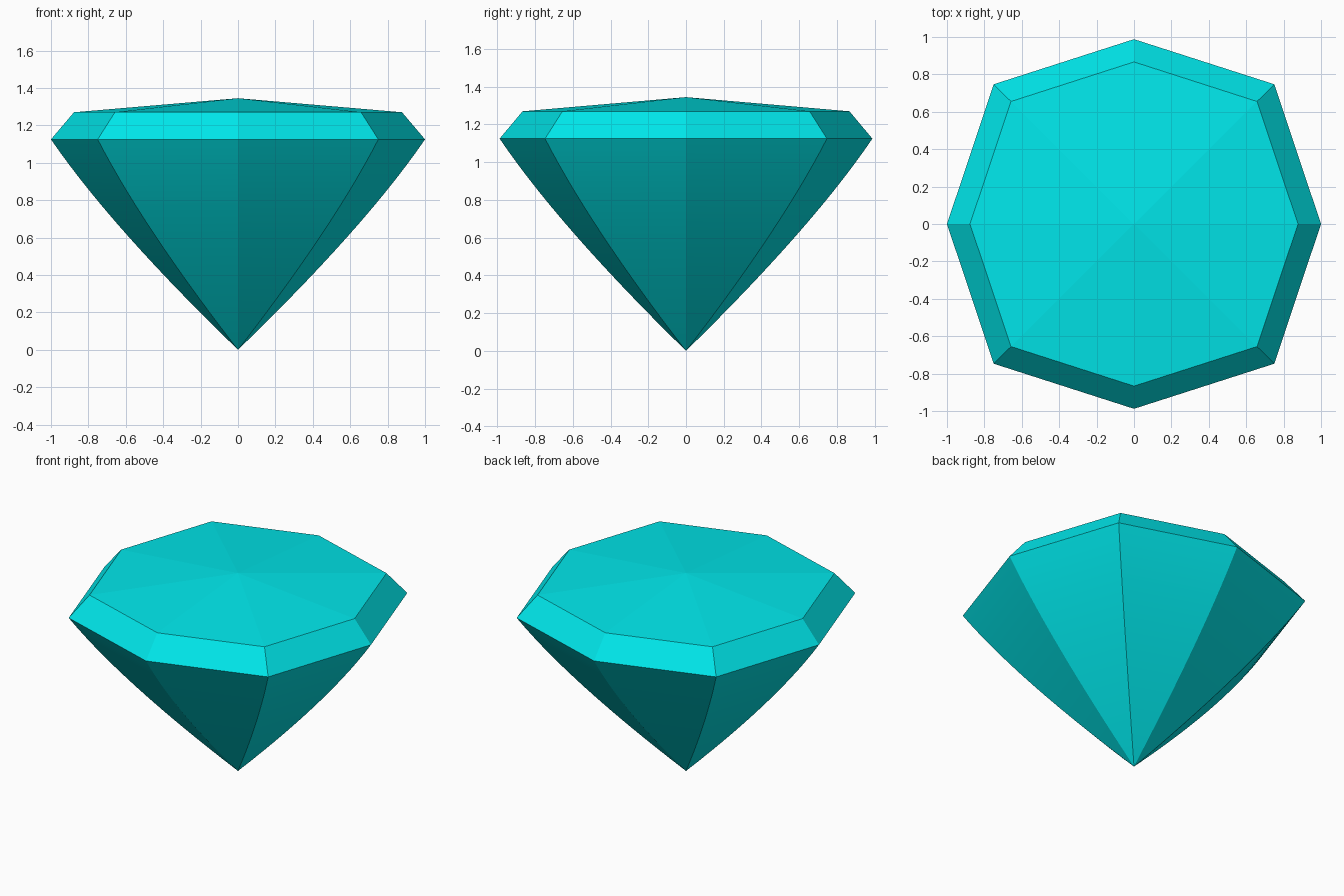
import bpy, bmesh, math

if "Cube" in bpy.data.objects:
    bpy.data.objects.remove(bpy.data.objects["Cube"])

# Octagonal girdle outline (unit scale)
OUTLINE = [(1, 0), (0.75, 0.747), (0, 0.988), (-0.75, 0.747),
           (-1, 0), (-0.75, -0.747), (0, -0.988), (0.75, -0.747)]
GIRDLE_Z, TABLE_Z, PEAK_Z = 1.125, 1.27, 1.345

# Curved pavilion profile as a quadratic curve, then the crown ring
STEPS = 14
rings = []
for i in range(1, STEPS + 1):
    t = i / STEPS
    rings.append((2 * t * (1 - t) * 0.68 + t * t,
                  2 * t * (1 - t) * 0.6575 + t * t * GIRDLE_Z))
rings.append((0.877, TABLE_Z))

bm = bmesh.new()
loops = [[bm.verts.new((x * r, y * r, z)) for x, y in OUTLINE] for r, z in rings]
tip = bm.verts.new((0, 0, 0))
peak = bm.verts.new((0, 0, PEAK_Z))
n = len(OUTLINE)

for i in range(n):
    j = (i + 1) % n
    # Pavilion and crown facets
    bm.faces.new((tip, loops[0][j], loops[0][i]))
    for k, (a, b) in enumerate(zip(loops, loops[1:])):
        f = bm.faces.new((a[i], a[j], b[j], b[i]))
        f.smooth = k < STEPS - 1
    # Shallow table facets
    bm.faces.new((loops[-1][i], loops[-1][j], peak))

# Keep ribs between facets and the girdle crisp
for a, b in zip(loops, loops[1:]):
    for i in range(n):
        bm.edges.get((a[i], b[i])).smooth = False
for ring in loops[-2:]:
    for i in range(n):
        bm.edges.get((ring[i], ring[(i + 1) % n])).smooth = False
bmesh.ops.recalc_face_normals(bm, faces=bm.faces)

mesh = bpy.data.meshes.new("gemstone")
bm.to_mesh(mesh)
bm.free()
gem = bpy.data.objects.new("gemstone", mesh)
bpy.context.collection.objects.link(gem)

mat = bpy.data.materials.new("turquoise")
mat.diffuse_color = (0.0, 0.8, 0.83, 1)
mat.use_nodes = True
mat.node_tree.nodes["Principled BSDF"].inputs["Base Color"].default_value = mat.diffuse_color
mesh.materials.append(mat)
